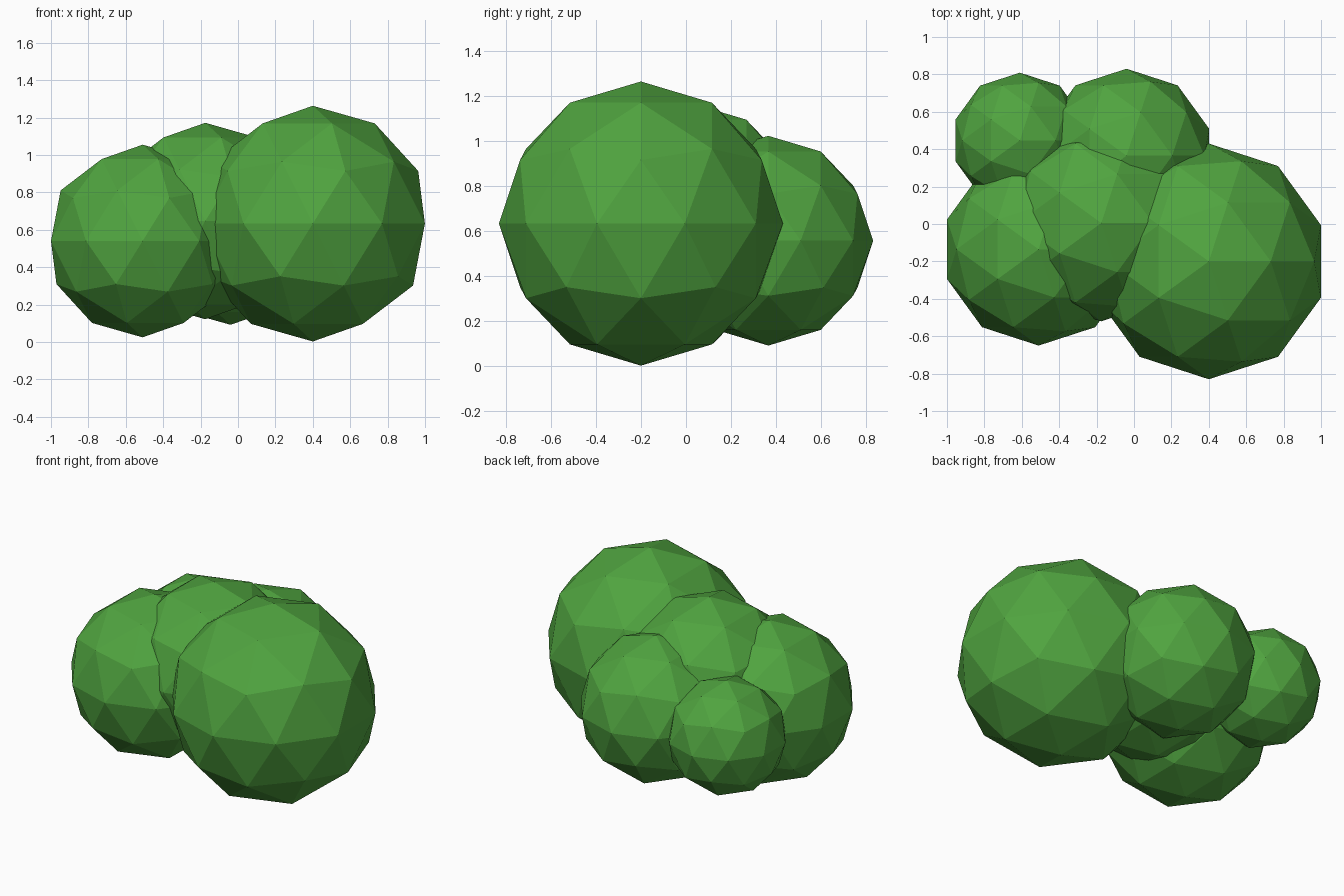
import bpy

if "Cube" in bpy.data.objects:
    bpy.data.objects.remove(bpy.data.objects["Cube"])

# Leaf colour
leaf = bpy.data.materials.new("leaf_green")
leaf.diffuse_color = (0.08, 0.37, 0.05, 1.0)
leaf.use_nodes = True
leaf.node_tree.nodes["Principled BSDF"].inputs["Base Color"].default_value = leaf.diffuse_color


def clump(name, centre, radius):
    """One flat-faced ball of foliage."""
    bpy.ops.mesh.primitive_ico_sphere_add(subdivisions=2, radius=radius, location=centre)
    ball = bpy.context.object
    ball.name = name
    ball.data.materials.append(leaf)


# Overlapping foliage clumps of the bush
clump("bush_clump_large_right", (0.40, -0.20, 0.633), 0.63)
clump("bush_clump_left", (-0.51, -0.135, 0.54), 0.515)
clump("bush_clump_middle", (-0.175, 0.005, 0.647), 0.525)
clump("bush_clump_back", (-0.04, 0.365, 0.557), 0.465)
clump("bush_clump_small_back_left", (-0.61, 0.447, 0.55), 0.362)
